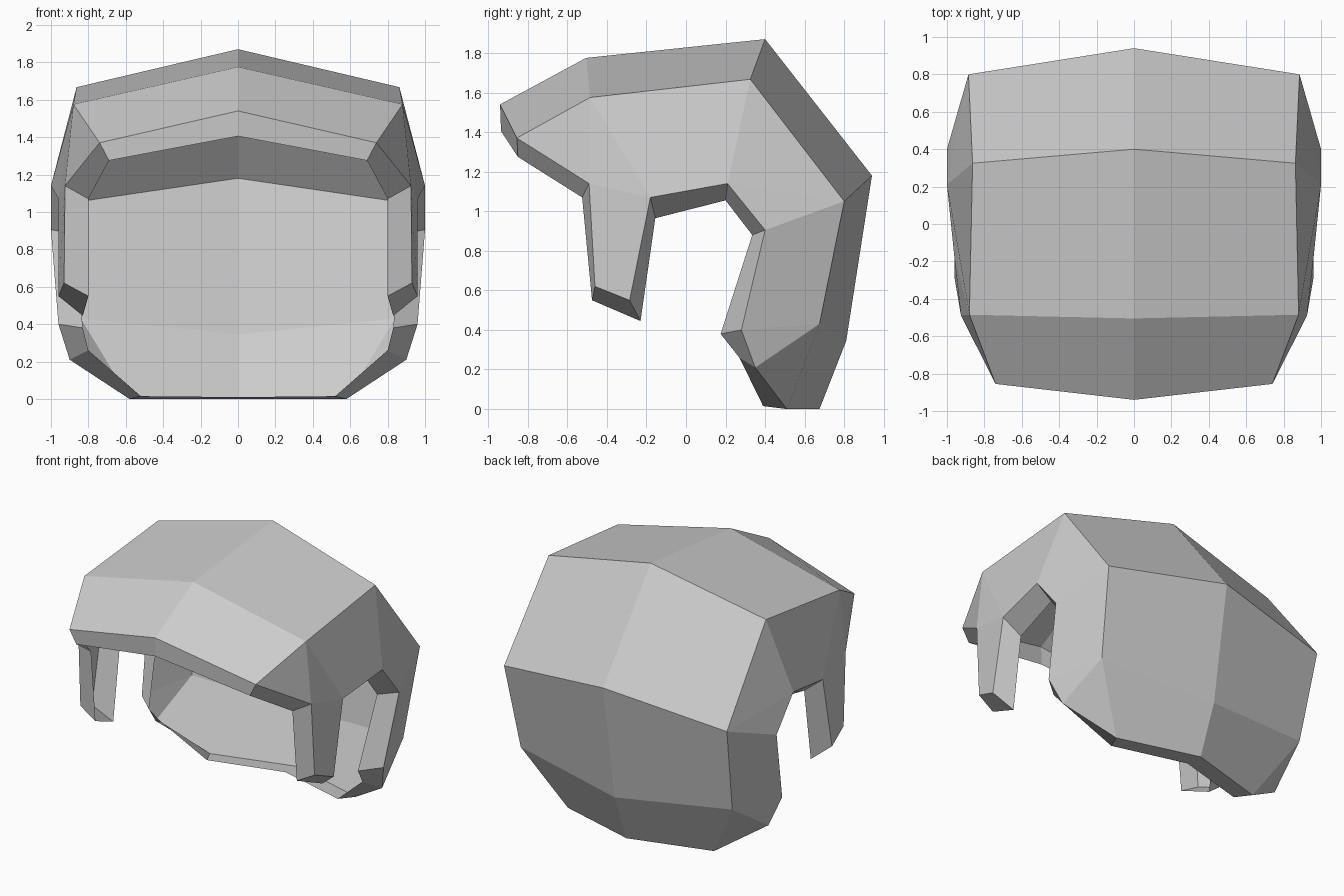
import bpy
import bmesh

default_cube = bpy.data.objects.get("Cube")
if default_cube:
    bpy.data.objects.remove(default_cube, do_unlink=True)

# Single flat colour
grey = bpy.data.materials.new("plain_grey")
grey.use_nodes = True
colour = (0.6, 0.6, 0.6, 1)
grey.diffuse_color = colour
grey.node_tree.nodes["Principled BSDF"].inputs["Base Color"].default_value = colour

# Left half of the outer skin
skin_points = {
    # centre line, front to back
    "brim_mid": (0, -.94, 1.54),
    "brow_mid": (0, -.505, 1.775),
    "crown_mid": (0, .4, 1.87),
    "back_mid": (0, .94, 1.18),
    "nape_mid": (0, .81, .345),
    "hem_mid": (0, .675, 0),
    # corner line, front to back
    "brim_side": (.74, -.855, 1.37),
    "brow_side": (.88, -.485, 1.575),
    "crown_side": (.863, .325, 1.667),
    "back_side": (.885, .8, 1.05),
    "nape_side": (.84, .675, .43),
    "hem_side": (.58, .51, 0),
    # sideburn and ear opening
    "temple": (.925, -.49, 1.14),
    "burn_front": (.93, -.46, .62),
    "burn_rear": (.96, -.285, .55),
    "ear_front": (.96, -.18, 1.07),
    "ear_top": (1, .21, 1.14),
    "ear_rear": (1, .4, .905),
    "lobe": (.96, .28, .4),
    "jaw": (.9, .35, .21),
}

# Inward lip along the open edge, from the brim round the ear to the back hem
lip_points = {
    "brim_mid": (0, -.935, 1.405),
    "brim_side": (.69, -.85, 1.275),
    "temple": (.8, -.525, 1.07),
    "burn_front": (.8, -.475, .55),
    "burn_rear": (.83, -.23, .445),
    "ear_front": (.83, -.155, .965),
    "ear_top": (.87, .2, 1.055),
    "ear_rear": (.87, .335, .88),
    "lobe": (.83, .175, .38),
    "jaw": (.8, .27, .26),
    "hem_side": (.52, .39, .015),
    "hem_mid": (0, .54, .01),
}

# Panels: strips between centre and corner line, then the side
rows = ["brim", "brow", "crown", "back", "nape", "hem"]
panels = [(a + "_mid", a + "_side", b + "_side", b + "_mid")
          for a, b in zip(rows, rows[1:])]
panels += [
    ("brim_side", "temple", "brow_side"),
    ("brow_side", "temple", "ear_front"),
    ("temple", "burn_front", "burn_rear", "ear_front"),
    ("brow_side", "ear_front", "ear_top", "crown_side"),
    ("crown_side", "ear_top", "back_side"),
    ("back_side", "ear_top", "ear_rear"),
    ("back_side", "ear_rear", "lobe", "nape_side"),
    ("nape_side", "lobe", "jaw"),
    ("nape_side", "jaw", "hem_side"),
]

bm = bmesh.new()
skin = {name: bm.verts.new(co) for name, co in skin_points.items()}
lip = {name: bm.verts.new(co) for name, co in lip_points.items()}
for panel in panels:
    bm.faces.new([skin[n] for n in panel])
rim = list(lip_points)
for a, b in zip(rim, rim[1:]):
    bm.faces.new((skin[b], skin[a], lip[a], lip[b]))

# Mirror the half and weld the centre seam
half = bm.verts[:] + bm.edges[:] + bm.faces[:]
bmesh.ops.mirror(bm, geom=half, axis="X", merge_dist=.001)
bmesh.ops.remove_doubles(bm, verts=bm.verts[:], dist=.001)
bmesh.ops.recalc_face_normals(bm, faces=bm.faces[:])

mesh = bpy.data.meshes.new("hair_shell")
bm.to_mesh(mesh)
bm.free()
mesh.materials.append(grey)
shell = bpy.data.objects.new("hair_shell", mesh)
bpy.context.collection.objects.link(shell)
